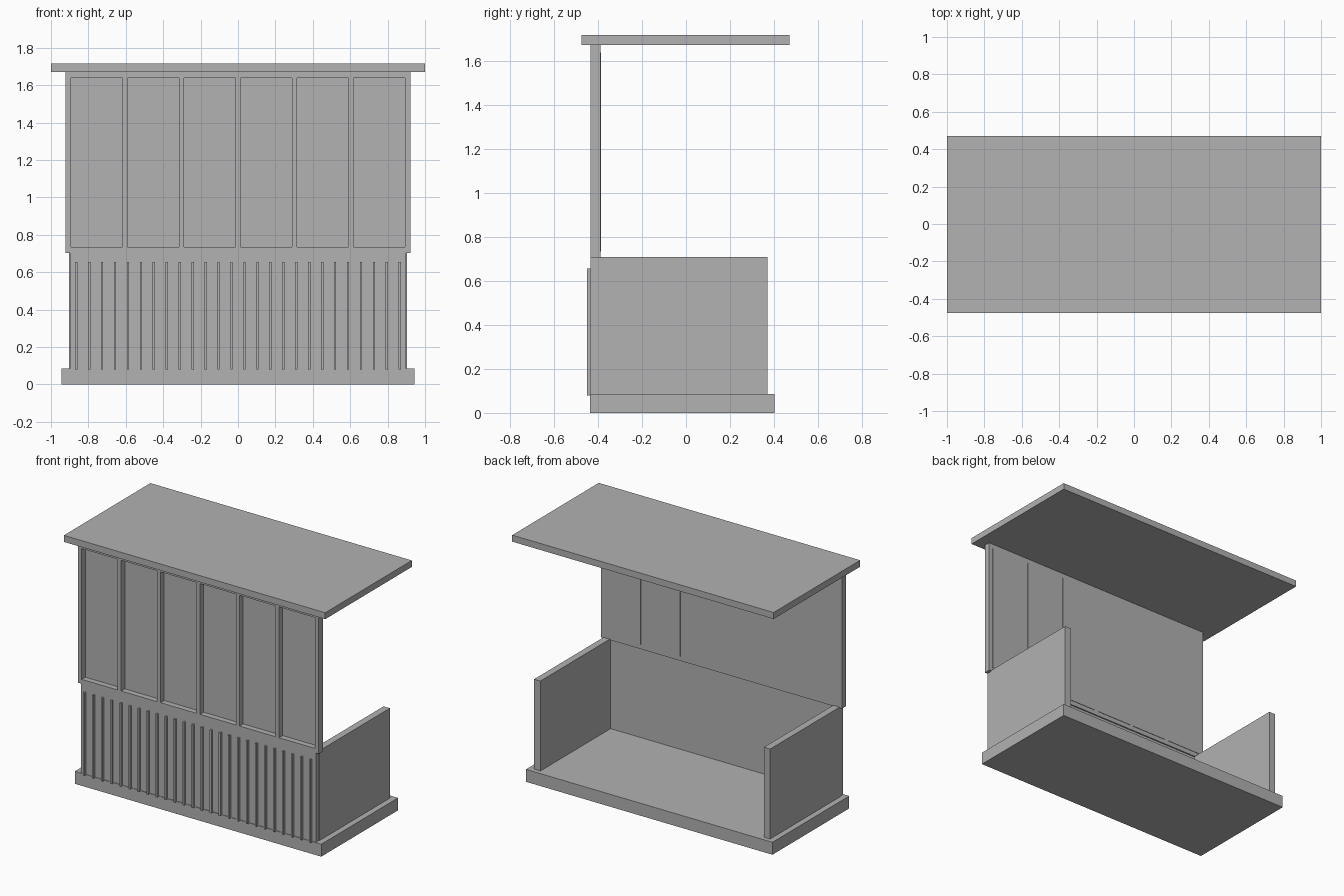
import bpy

cube = bpy.data.objects.get("Cube")
if cube:
    bpy.data.objects.remove(cube, do_unlink=True)

# Single plain grey
GREY = (0.445, 0.445, 0.445, 1)
mat = bpy.data.materials.new("plain grey")
mat.use_nodes = True
mat.diffuse_color = GREY
shader = next(n for n in mat.node_tree.nodes if n.type == 'BSDF_PRINCIPLED')
shader.inputs["Base Color"].default_value = GREY


def box(name, x, y, z):
    """Box from (min, max) ranges on each axis."""
    bpy.ops.mesh.primitive_cube_add(size=1)
    ob = bpy.context.object
    ob.name = name
    ranges = (x, y, z)
    for v in ob.data.vertices:
        v.co = [r[1] if c > 0 else r[0] for c, r in zip(v.co, ranges)]
    ob.data.materials.append(mat)
    return ob


# Floor slab and flat roof
box("floor_slab", (-0.943, 0.943), (-0.437, 0.402), (0, 0.086))
box("roof", (-1, 1), (-0.475, 0.471), (1.672, 1.717))

# Counter front and two side walls
box("counter_front", (-0.899, 0.899), (-0.433, -0.397), (0.086, 0.705))
for name, s in (("left_wall", 1), ("right_wall", -1)):
    box(name, sorted((s * 0.855, s * 0.903)), (-0.397, 0.37), (0.086, 0.708))

# Narrow upright slats across the counter front
SLATS = 26
for i in range(SLATS):
    x = -0.865 + i * 1.73 / (SLATS - 1)
    box(f"slat_{i + 1}", (x - 0.006, x + 0.006), (-0.449, -0.433), (0.08, 0.655))

# Window frame: two rails, end posts and mullions
DEPTH = (-0.433, -0.388)
BOTTOM, TOP = 0.734, 1.638
box("bottom_rail", (-0.921, 0.921), DEPTH, (0.703, BOTTOM))
box("top_rail", (-0.921, 0.921), DEPTH, (TOP, 1.672))
PANES = 6
PITCH = 0.302
for i in range(PANES + 1):
    x = (i - PANES / 2) * PITCH
    left, right = x - 0.0135, x + 0.0135
    if i == 0:
        left = -0.921
    if i == PANES:
        right = 0.921
    box(f"frame_post_{i + 1}", (left, right), DEPTH, (BOTTOM, TOP))

# Panels set at the back of the frame, standing slightly proud of it
for i in range(PANES):
    x = (i - PANES / 2 + 0.5) * PITCH
    box(f"panel_{i + 1}", (x - 0.1375, x + 0.1375), (-0.394, -0.385), (BOTTOM, TOP))
